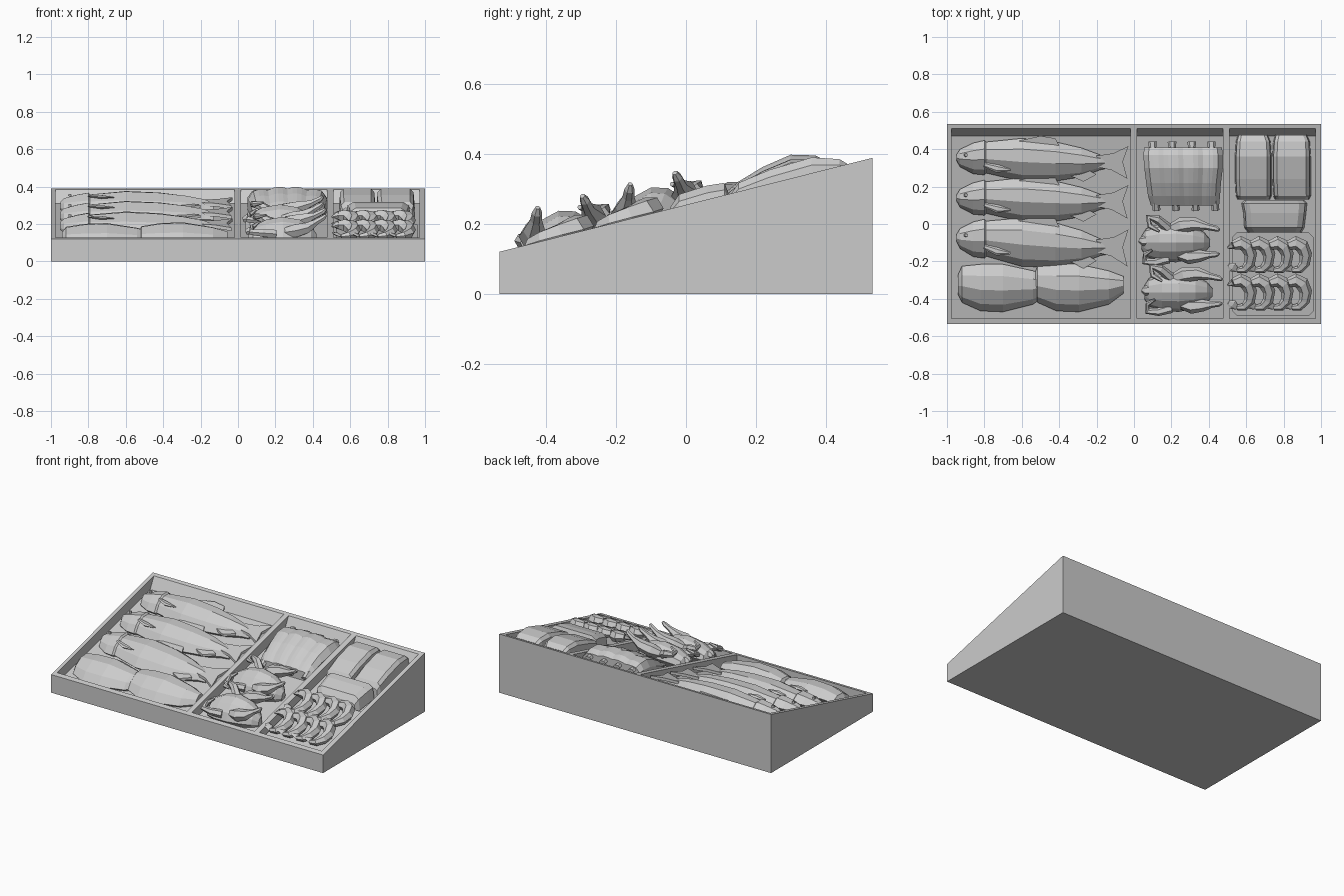
import bpy, bmesh, math
from mathutils import Vector

cube = bpy.data.objects.get("Cube")
if cube:
    bpy.data.objects.remove(cube, do_unlink=True)

grey = bpy.data.materials.new("plain_grey")
grey.use_nodes = True
grey.diffuse_color = (0.6, 0.6, 0.6, 1)
grey.node_tree.nodes["Principled BSDF"].inputs["Base Color"].default_value = (0.6, 0.6, 0.6, 1)

DEPTH = 0.065


def rim(y):
    return 0.255 + 0.252 * y


def lift(x, y, h):
    """Point at height h above the sloping tray floor."""
    return Vector((x, y, rim(y) - DEPTH + h))


def finish(name, bm):
    bmesh.ops.recalc_face_normals(bm, faces=bm.faces)
    mesh = bpy.data.meshes.new(name)
    bm.to_mesh(mesh)
    bm.free()
    mesh.materials.append(grey)
    bpy.context.collection.objects.link(bpy.data.objects.new(name, mesh))


def loft(name, rings):
    bm = bmesh.new()
    rows = [[bm.verts.new(p) for p in ring] for ring in rings]
    n = len(rows[0])
    for a, b in zip(rows, rows[1:]):
        for i in range(n):
            bm.faces.new((a[i], a[(i + 1) % n], b[(i + 1) % n], b[i]))
    bm.faces.new(rows[0])
    bm.faces.new(rows[-1])
    finish(name, bm)


ROUND = [(0, .25), (.15, .7), (.45, 1), (.75, .85), (1, .3), (.85, 0), (.1, 0)]
BLOCK = [(0, .1), (.03, .8), (.12, 1), (.88, 1), (.97, .8), (1, .1), (.9, 0), (.1, 0)]


def slab(name, sections, profile=ROUND, along_y=False):
    """Loft of (station, side_a, side_b, height) sections lying on the floor."""
    rings = []
    for s, a, b, h in sections:
        flat = [(a + (b - a) * t, k * h) for t, k in profile]
        rings.append([lift(t, s, k) if along_y else lift(s, t, k) for t, k in flat])
    loft(name, rings)


def tube(name, path, sides=6, flat=1.0):
    """Tapered limb through (x, y, height, radius) points."""
    pts = [lift(*p[:3]) for p in path]
    rings = []
    for i, p in enumerate(pts):
        d = pts[min(i + 1, len(pts) - 1)] - pts[max(i - 1, 0)]
        side = d.cross(Vector((0, 0, 1))).normalized()
        up = side.cross(d).normalized()
        r = path[i][3]
        rings.append([p + side * r * math.cos(a) + up * r * flat * math.sin(a)
                      for a in [math.tau * k / sides for k in range(sides)]])
    loft(name, rings)


def plate(name, outline, low, high):
    loft(name, [[lift(x, y, h) for x, y in outline] for h in (low, high)])


# Wedge case with three sunken bays
def build_case():
    bm = bmesh.new()
    xs = [-1, -.975, -.02, .015, .475, .51, .97, 1]
    ys = [-.535, -.505, .51, .535]
    top = [[bm.verts.new((x, y, rim(y))) for y in ys] for x in xs]
    foot = [[bm.verts.new((x, y, 0)) for y in (ys[0], ys[-1])] for x in (-1, 1)]
    for i in range(len(xs) - 1):
        for j in range(3):
            ring = [top[i][j], top[i + 1][j], top[i + 1][j + 1], top[i][j + 1]]
            if j == 1 and i % 2 == 1:
                # Floor stops short of the rim so that the back wall leans
                floor = [bm.verts.new(lift(v.co.x, min(v.co.y, .47), 0)) for v in ring]
                bm.faces.new(floor)
                for k in range(4):
                    m = (k + 1) % 4
                    bm.faces.new((ring[k], ring[m], floor[m], floor[k]))
            else:
                bm.faces.new(ring)
    bm.faces.new([c[0] for c in top] + [foot[1][0], foot[0][0]])
    bm.faces.new([c[-1] for c in top] + [foot[1][1], foot[0][1]])
    bm.faces.new(top[0] + [foot[0][1], foot[0][0]])
    bm.faces.new(top[-1] + [foot[1][1], foot[1][0]])
    bm.faces.new((foot[0][0], foot[1][0], foot[1][1], foot[0][1]))
    finish("wedge_case", bm)


build_case()

# Whole fish: (x, back, belly, height), with a step behind the gills
FISH = [(-.95, .02, -.01, .04), (-.93, .05, -.045, .06), (-.86, .085, -.08, .08),
        (-.8, .1, -.085, .09), (-.79, .092, -.075, .08), (-.6, .115, -.115, .1),
        (-.42, .1, -.11, .095), (-.28, .07, -.085, .08), (-.18, .035, -.045, .06),
        (-.13, .03, -.035, .04)]
for n, (cy, slope, size) in enumerate([(.35, -.02, 1), (.135, -.015, 1.02), (-.08, -.05, 1.13)]):
    def mid(x, y):
        return cy + slope * (x + .95) + y * size
    tag = "_" + str(n + 1)
    slab("fish_body" + tag, [(x, mid(x, b), mid(x, a), h) for x, a, b, h in FISH])
    tail = [(-.2, .03), (-.11, .045), (-.03, .085), (-.06, 0), (-.035, -.09), (-.12, -.045), (-.2, -.03)]
    plate("fish_tail" + tag, [(x, mid(x, y)) for x, y in tail], .03, .048)
    back_fin = [(-.62, .1), (-.5, .13), (-.42, .118), (-.4, .08)]
    plate("fish_back_fin" + tag, [(x, mid(x, y)) for x, y in back_fin], .03, .045)
    belly_fin = [(-.34, -.08), (-.27, -.11), (-.2, -.07), (-.24, -.05)]
    plate("fish_belly_fin" + tag, [(x, mid(x, y)) for x, y in belly_fin], .03, .045)
    tube("fish_side_fin" + tag, [(-.8, mid(-.8, -.03), .08, .012),
                                 (-.73, mid(-.73, -.05), .08, .022),
                                 (-.66, mid(-.66, -.055), .08, .005)], flat=.5)
    tube("fish_eye" + tag, [(-.9, mid(-.9, .02), .065, .011), (-.898, mid(-.9, .02), .077, .008)])

# Two fillets, the right one overlapping the left
FILLET = [(0, -.27, -.38, .05), (.02, -.225, -.42, .075), (.12, -.215, -.465, .095),
          (.24, -.215, -.47, .1), (.4, -.25, -.43, .075), (.48, -.28, -.37, .05)]
for name, x0, raise_by in [("left_fillet", -.94, 1), ("right_fillet", -.035, 1.05)]:
    sign = 1 if x0 < -.5 else -1
    stations = FILLET if sign > 0 else [(.5 - x, a, b, h) for x, a, b, h in FILLET]
    slab(name, [(x0 + sign * x, b, a, h * raise_by) for x, a, b, h in stations])

# Rack of ribs with scalloped top and bone ends
scallop = [(0, 0), (0, .5)]
for k in range(1, 16):
    t = k / 16
    scallop.append((t, (.72 + .2 * math.sin(math.pi * t)) + .08 * abs(math.sin(4 * math.pi * t))))
scallop += [(1, .5), (1, 0)]
slab("rib_rack", [(.1, .09, .455, .065), (.15, .075, .46, .095), (.22, .065, .465, .12),
                  (.3, .055, .475, .135), (.37, .05, .475, .115), (.41, .055, .47, .085)],
     scallop, True)
for n in range(4):
    x = .1 + n * .105
    tube("rib_bone_" + str(n + 1), [(x + .02, .075, .035, .022), (x + .018, .11, .045, .018),
                                  (x, .4, .06, .018), (x - .002, .44, .045, .024)], flat=.7)

# Two plucked birds, legs pointing right and upward
BIRD = [(.055, .035, .05), (.08, .075, .09), (.15, .1, .125), (.24, .105, .14),
        (.33, .085, .125), (.39, .055, .09), (.42, .02, .05)]
for n, (dx, dy) in enumerate([(0, -.365), (-.015, -.1)]):
    tag = "_" + str(n + 1)

    def limb(name, path, **kw):
        tube(name + tag, [(x + dx, y + dy, h, r) for x, y, h, r in path], **kw)

    half = [(0, .3), (.08, .65), (.27, .9), (.5, 1), (.73, .9), (.92, .65), (1, .3), (.85, 0), (.15, 0)]
    slab("bird_body" + tag, [(x + dx, dy - w, dy + w, h) for x, w, h in BIRD], half)
    limb("bird_rear_leg", [(.2, .07, .07, .025), (.27, .095, .085, .042), (.34, .1, .1, .036),
                           (.41, .085, .125, .018), (.455, .075, .15, .015), (.47, .068, .165, .008)])
    limb("bird_front_leg", [(.24, -.06, .07, .025), (.31, -.075, .085, .04), (.37, -.07, .1, .032),
                            (.42, -.065, .13, .017), (.455, -.062, .15, .015), (.47, -.06, .165, .007)])
    limb("bird_rear_wing", [(.2, .075, .075, .028), (.14, .125, .1, .024), (.09, .135, .11, .018),
                            (.1, .09, .12, .016), (.15, .06, .135, .007)])
    limb("bird_front_wing", [(.2, -.085, .07, .026), (.13, -.105, .08, .022), (.07, -.1, .085, .018),
                             (.075, -.06, .1, .014), (.11, -.04, .12, .007)])
    limb("bird_neck", [(.1, .01, .06, .035), (.06, .01, .06, .026), (.045, .015, .055, .015)])

# Cuts of meat at the back of the right bay
for name, a, b in [("left_steak", .54, .735), ("right_steak", .74, .945)]:
    slab(name, [(.13, a + .015, b - .01, .065), (.15, a + .005, b, .09), (.24, a, b, .105),
                (.36, a, b, .11), (.44, a + .005, b - .005, .085), (.475, a + .015, b - .02, .055)],
         BLOCK, True)
slab("small_cut", [(-.045, .61, .895, .07), (-.02, .59, .91, .1), (.06, .585, .92, .105),
                   (.11, .575, .925, .1), (.125, .59, .91, .06)], BLOCK, True)

# Shallow dish with chamfered corners
corner = [(.525, -.07), (.55, -.045), (.935, -.045), (.96, -.07),
          (.96, -.465), (.935, -.49), (.55, -.49), (.525, -.465)]
plate("prawn_dish", corner, .002, .025)

# Two rows of curled prawns with fanned tails
for row, cy in enumerate((-.175, -.375)):
    for n in range(4):
        cx = .565 + n * .098
        tag = "_" + str(row * 4 + n + 1)
        path = []
        for k in range(7):
            a = math.radians(125 - k * 38)
            path.append((cx + .06 * math.cos(a), cy + .075 * math.sin(a),
                         .085 - .005 * k, (.024, .036, .038, .034, .029, .022, .014)[k]))
        tube("prawn_body" + tag, path)
        x, y, h, r = path[-1]
        tube("prawn_tail" + tag, [(x, y, h, .012), (x - .025, y + .018, h + .01, .026),
                                  (x - .045, y + .03, h + .015, .012)], flat=.3)
        hx, hy = path[0][:2]
        tube("prawn_nose" + tag, [(hx, hy, .085, .022), (hx - .03, hy - .015, .08, .004)])
